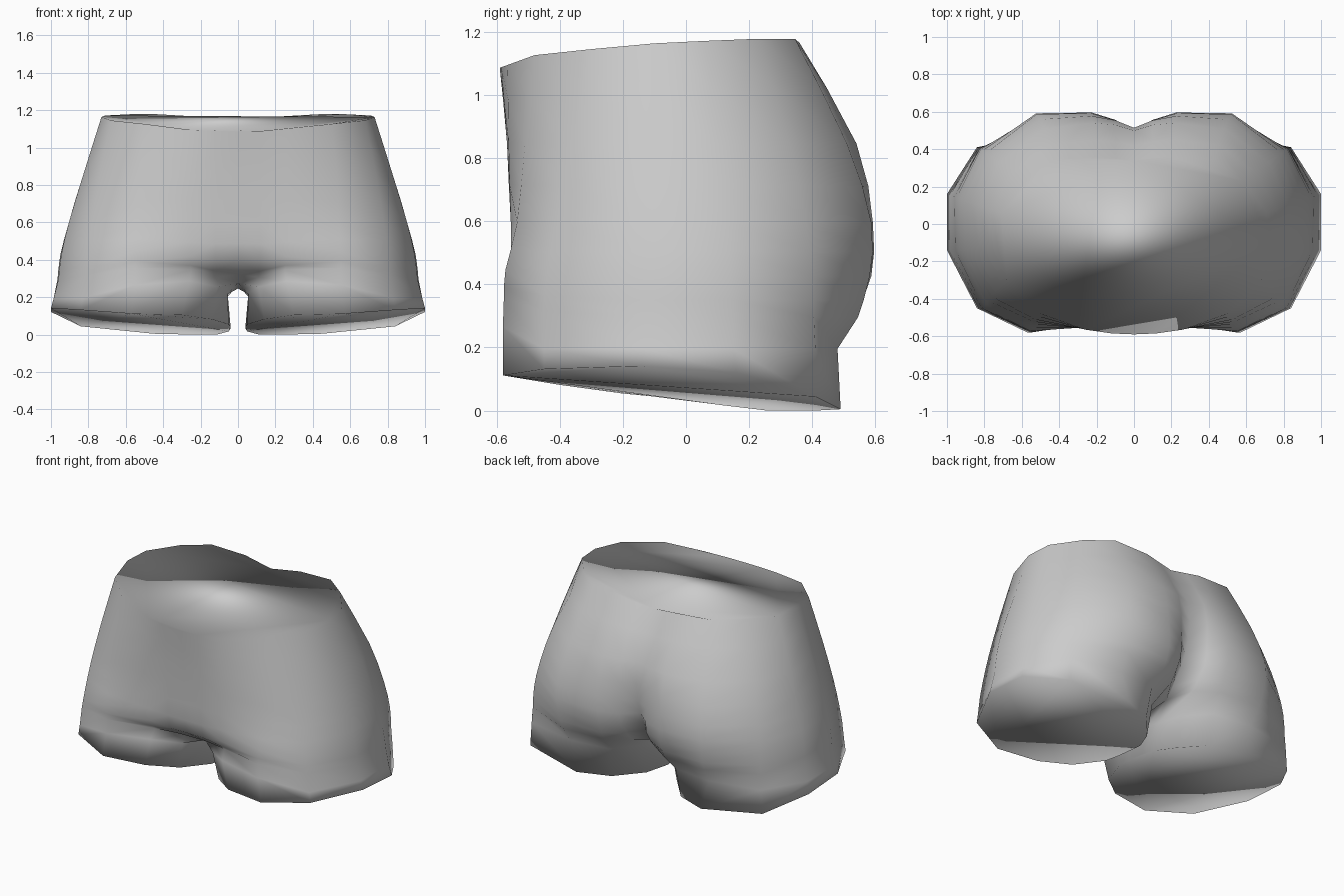
import bpy, bmesh
from mathutils import Vector

if "Cube" in bpy.data.objects:
    bpy.data.objects.remove(bpy.data.objects["Cube"])


def curve(pts, t):
    """Piecewise linear lookup through (t, value) points."""
    if t <= pts[0][0]:
        return pts[0][1]
    for (a, va), (b, vb) in zip(pts, pts[1:]):
        if t <= b:
            return va + (vb - va) * (t - a) / (b - a)
    return pts[-1][1]


# Height of the waist rim and of the outer and inner hem, by depth
RIM = [(-.59, 1.09), (-.48, 1.13), (-.15, 1.165), (.2, 1.182), (.34, 1.182)]
HEM_OUT = [(-.58, .12), (-.45, .145), (0, .145), (.2, .12), (.4, .065), (.49, .02)]
HEM_IN = [(-.58, .11), (-.35, .07), (0, .04), (.35, -.02), (.49, .0)]


def rim_z(x, y):
    notch = .04 * max(0, 1 - x / .3) if y > 0 else 0
    return curve(RIM, y) - notch


def hem_z(x, y):
    return curve([(.04, curve(HEM_IN, y)), (1, curve(HEM_OUT, y))], x)


# Half outlines from front centre round the side to back centre (x, y, optional z)
waist = [(0, -.59), (.12, -.585), (.26, -.565), (.5, -.48), (.68, -.3), (.73, -.1),
         (.71, .06), (.58, .23), (.43, .345), (.2, .36), (.1, .35), (0, .34)]
belly = [(0, -.567), (.12, -.567), (.26, -.562), (.53, -.51), (.74, -.36), (.83, -.12),
         (.83, .1), (.72, .33), (.48, .51), (.22, .54), (.1, .53), (0, .5)]
hip = [(0, -.555), (.12, -.555), (.26, -.555), (.54, -.535), (.78, -.41), (.905, -.14),
       (.905, .13), (.79, .38), (.52, .587), (.23, .592), (.1, .555), (0, .5)]
seat = [(0, -.53, .4), (.12, -.53, .4), (.26, -.545, .42), (.55, -.572, .45),
        (.8, -.44), (.945, -.14), (.95, .14), (.82, .4),
        (.52, .582), (.22, .587), (.09, .54), (0, .43)]
# Fold under the belly and the buttocks
fold = [(0, -.34, .28), (.11, -.4, .31), (.25, -.5, .35), (.55, -.577, .36),
        (.815, -.45, .32), (.96, -.14), (.965, .15), (.825, .405),
        (.51, .545), (.22, .535), (.08, .44), (0, .3, .27)]
# Closed leg outlines, the last two points run along the inner thigh
thigh = [(.055, -.22, .22), (.11, -.42, .26), (.26, -.535, .29), (.55, -.58, .27),
         (.83, -.45), (.985, -.14), (.985, .15), (.83, .41),
         (.5, .48), (.24, .45), (.11, .3), (.06, .15), (.055, .05, .22), (.055, -.1, .22)]
hem = [(.05, -.2), (.14, -.4), (.3, -.53), (.57, -.58), (.84, -.45), (1, -.14), (1, .16),
       (.84, .41), (.45, .49), (.25, .41), (.11, .25), (.05, .12), (.04, .03), (.04, -.1)]


def level(outline, z):
    return [Vector((p[0], p[1], p[2] if len(p) > 2 else z)) for p in outline]


def between(a, b, c, d):
    """Smooth midpoint ring between rings b and c."""
    return [(9 * (q + r) - p - s) / 16 for p, q, r, s in zip(a, b, c, d)]


keys = [[Vector((x, y, rim_z(x, y))) for x, y in waist],
        level(belly, .85), level(hip, .6), level(seat, .43), level(fold, .3)]
torso = []
for i, ring in enumerate(keys):
    torso.append(ring)
    if i + 1 < len(keys):
        torso.append(between(keys[max(i - 1, 0)], ring, keys[i + 1],
                             keys[min(i + 2, len(keys) - 1)]))

bm = bmesh.new()


def add(ring):
    return [bm.verts.new(p) for p in ring]


def bridge(a, b, closed):
    n = len(a)
    for i in range(n if closed else n - 1):
        j = (i + 1) % n
        bm.faces.new((a[i], b[i], b[j], a[j]))


# Half torso
rows = [add(r) for r in torso]
for a, b in zip(rows, rows[1:]):
    bridge(a, b, False)

# Leg, joined to the torso along the crotch seam
seam = rows[-1] + add([(0, .1, .25), (0, -.12, .25)])
thigh_row = add(level(thigh, .2))
hem_row = add([(x, y, hem_z(x, y)) for x, y in hem])
bridge(seam, thigh_row, True)
bridge(thigh_row, hem_row, True)

# Mirror to the other side and stand on the floor
bmesh.ops.mirror(bm, geom=bm.verts[:] + bm.edges[:] + bm.faces[:], axis='X', merge_dist=.0005)
bmesh.ops.remove_doubles(bm, verts=bm.verts[:], dist=.0005)
low = min(v.co.z for v in bm.verts)
for v in bm.verts:
    v.co.z -= low
bmesh.ops.recalc_face_normals(bm, faces=bm.faces[:])
bm.normal_update()
bm.verts.index_update()
wall_normals = [v.normal.copy() for v in bm.verts]

# Close the waist and leg openings, keeping the soft wall shading at the waist
bmesh.ops.holes_fill(bm, edges=[e for e in bm.edges if e.is_boundary], sides=0)
bmesh.ops.recalc_face_normals(bm, faces=bm.faces[:])
bm.normal_update()
normals = [wall_normals[v.index] if v.co.z > 1 else v.normal.copy() for v in bm.verts]
for f in bm.faces:
    f.smooth = True

mesh = bpy.data.meshes.new("shorts")
bm.to_mesh(mesh)
bm.free()
mesh.normals_split_custom_set_from_vertices(normals)
shorts = bpy.data.objects.new("shorts", mesh)
bpy.context.collection.objects.link(shorts)

grey = bpy.data.materials.new("light grey")
grey.diffuse_color = (.6, .6, .6, 1)
grey.use_nodes = True
grey.node_tree.nodes["Principled BSDF"].inputs["Base Color"].default_value = grey.diffuse_color
mesh.materials.append(grey)
